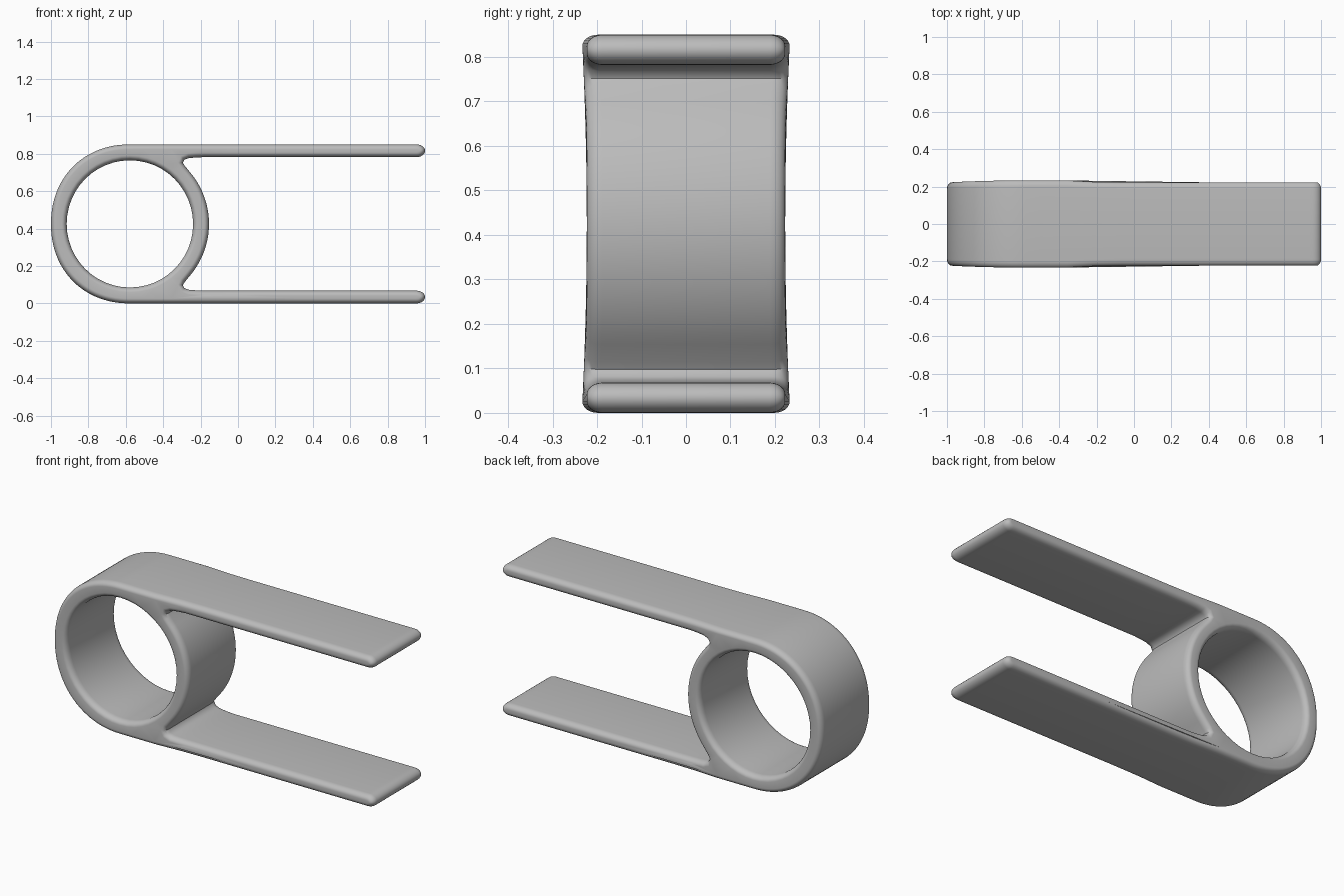
import bpy
import bmesh
from math import sin, cos, pi
from mathutils import Vector

default = bpy.data.objects.get("Cube")
if default:
    bpy.data.objects.remove(default)

MID = 0.425           # height of the ring centre
CENTRE = -0.578       # x of the ring centre
HALF = 0.223          # half width of the strip
INSET, ROUND = 0.026, 0.035


def arc(cx, cz, rx, rz, a0, a1, n, power=2.0):
    """Points of a (super)ellipse arc from a0 to a1, angles in units of pi."""
    pts = []
    for i in range(n + 1):
        a = pi * (a0 + (a1 - a0) * i / n)
        c, s = cos(a), sin(a)
        k = (abs(c) ** power + abs(s) ** power) ** (-1 / power)
        pts.append(Vector((cx + rx * k * c, cz + rz * k * s)))
    return pts


def straight(x0, x1, z, n):
    return [Vector((x0 + (x1 - x0) * i / n, z)) for i in range(n + 1)]


# Upper half of the outline, from the ring's inner end round to the arm tip and back
face = arc(CENTRE, MID, 0.423, MID, 0, 0.22, 10)
fillet = [Vector(p) for p in ((-0.285, 0.736), (-0.295, 0.752), (-0.287, 0.768),
                              (-0.262, 0.777), (-0.225, 0.78))]
arm_under = straight(-0.18, 0.94, 0.782, 8)
tip = arc(0.955, 0.816, 0.045, 0.034, -0.5, 0.5, 12)
arm_top = straight(0.94, -0.5, 0.85, 10)
bend = arc(CENTRE, MID, 0.422, MID, 0.5, 1, 24, 2.12)
upper = face + fillet + arm_under + tip + arm_top + bend
lower = [Vector((p.x, 2 * MID - p.y)) for p in reversed(upper[1:-1])]
outline = upper + lower
hole = arc(CENTRE, MID, 0.338, 0.34, 0, 2, 48)[:-1]


def offset(pts, distance):
    """Move every point of a closed counter-clockwise loop to its left."""
    out = []
    for i, p in enumerate(pts):
        t = (pts[(i + 1) % len(pts)] - p).normalized() + (p - pts[i - 1]).normalized()
        t.normalize()
        out.append(p + Vector((-t.y, t.x)) * distance)
    return out


def width_scale(x, z):
    """The ring flares slightly towards its top and bottom."""
    fade = min(1, max(0, (-0.18 - x) / 0.14))
    return 1 + 0.05 * fade * ((z - MID) / MID) ** 2


# Rounded edge section, from one side face to the other
STEPS = 6
section = []
for i in range(STEPS + 1):
    a = pi / 2 * i / STEPS
    section.append((INSET * (1 - sin(a)), HALF - ROUND * (1 - cos(a))))
section += [(d, -y) for d, y in reversed(section)]

bm = bmesh.new()
caps = [[], []]
for loop, sign in ((outline, 1), (hole, -1)):
    rings = []
    for depth, y in section:
        pts = offset(loop, sign * depth)
        rings.append([bm.verts.new((p.x, y * width_scale(p.x, p.y), p.y)) for p in pts])
    n = len(loop)
    for a, b in zip(rings, rings[1:]):
        for i in range(n):
            j = (i + 1) % n
            bm.faces.new((a[i], a[j], b[j], b[i]))
    for cap, ring in zip(caps, (rings[0], rings[-1])):
        cap += [bm.edges.get((ring[i], ring[(i + 1) % n])) for i in range(n)]

# Side faces between outline and hole
for cap in caps:
    bmesh.ops.triangle_fill(bm, edges=cap, use_beauty=True)
bmesh.ops.recalc_face_normals(bm, faces=bm.faces[:])

mesh = bpy.data.meshes.new("ring_clip")
bm.to_mesh(mesh)
bm.free()
clip = bpy.data.objects.new("ring_clip", mesh)
bpy.context.collection.objects.link(clip)

grey = bpy.data.materials.new("plain grey")
grey.use_nodes = True
colour = (0.5, 0.5, 0.5, 1)
grey.diffuse_color = colour
grey.node_tree.nodes["Principled BSDF"].inputs["Base Color"].default_value = colour
mesh.materials.append(grey)

bpy.ops.object.select_all(action="DESELECT")
clip.select_set(True)
bpy.context.view_layer.objects.active = clip
bpy.ops.object.shade_smooth_by_angle(angle=pi / 4)
